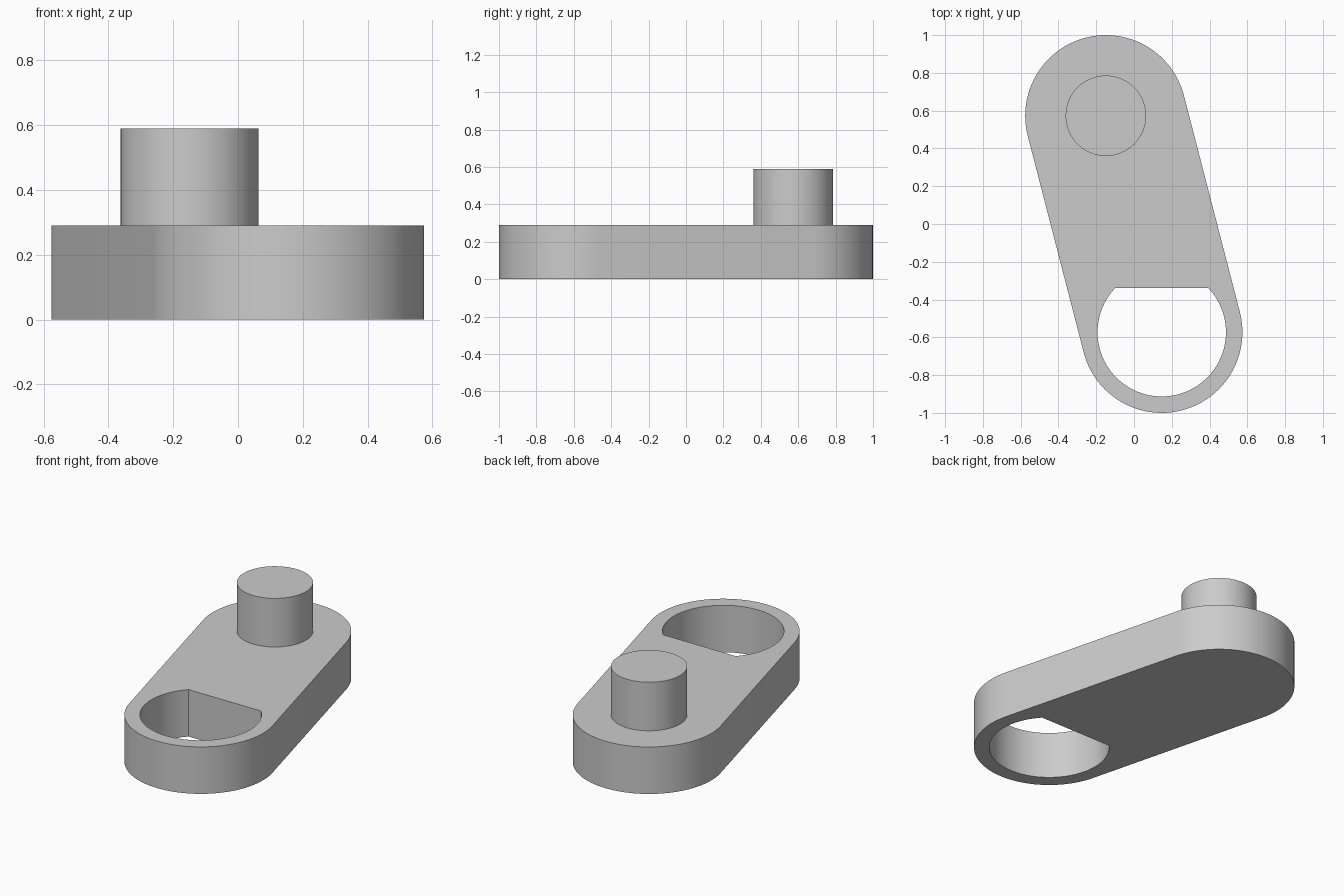
import bpy, bmesh
from math import sin, cos, pi, asin, atan2
from mathutils import Vector

cube = bpy.data.objects.get("Cube")
if cube:
    bpy.data.objects.remove(cube)

grey = bpy.data.materials.new("plain grey")
grey.use_nodes = True
grey.diffuse_color = (0.6, 0.6, 0.6, 1)
grey.node_tree.nodes["Principled BSDF"].inputs["Base Color"].default_value = grey.diffuse_color

PIN = Vector((-0.149, 0.573))
HOLE = Vector((0.147, -0.573))
ARM_R, HOLE_R, PIN_R = 0.427, 0.34, 0.213
ARM_TOP, PIN_TOP, FLAT_Y = 0.29, 0.59, -0.34


def arc(centre, radius, start, end, steps):
    return [centre + radius * Vector((cos(a), sin(a)))
            for a in (start + (end - start) * i / steps for i in range(steps + 1))]


def extruded(name, loops, bottom, top):
    """Fill the outline (with any holes) and raise it into a solid."""
    bm = bmesh.new()
    for loop in loops:
        verts = [bm.verts.new((p.x, p.y, bottom)) for p in loop]
        for a, b in zip(verts, verts[1:] + verts[:1]):
            bm.edges.new((a, b))
    bmesh.ops.triangle_fill(bm, edges=bm.edges[:], use_beauty=True)
    bmesh.ops.dissolve_limit(bm, angle_limit=0.01, verts=[], edges=bm.edges[:])
    raised = bmesh.ops.extrude_face_region(bm, geom=bm.faces[:], use_keep_orig=True)
    bmesh.ops.translate(bm, vec=(0, 0, top - bottom),
                        verts=[g for g in raised["geom"] if isinstance(g, bmesh.types.BMVert)])
    bmesh.ops.recalc_face_normals(bm, faces=bm.faces[:])
    mesh = bpy.data.meshes.new(name)
    bm.to_mesh(mesh)
    bm.free()
    mesh.materials.append(grey)
    obj = bpy.data.objects.new(name, mesh)
    bpy.context.collection.objects.link(obj)
    bpy.ops.object.select_all(action="DESELECT")
    obj.select_set(True)
    bpy.context.view_layer.objects.active = obj
    bpy.ops.object.shade_smooth_by_angle(angle=pi / 6)


# Arm: two round ends joined by straight sides, with a D-shaped through hole
axis = PIN - HOLE
side = atan2(axis.y, axis.x) - pi / 2
outline = arc(PIN, ARM_R, side, side + pi, 48) + arc(HOLE, ARM_R, side + pi, side + 2 * pi, 48)
flat = asin((FLAT_Y - HOLE.y) / HOLE_R)
d_hole = arc(HOLE, HOLE_R, pi - flat, 2 * pi + flat, 64)
extruded("crank_arm", [outline, d_hole], 0, ARM_TOP)

# Round pin standing on the far end
extruded("crank_pin", [arc(PIN, PIN_R, 0, 2 * pi, 64)[:-1]], ARM_TOP, PIN_TOP)
